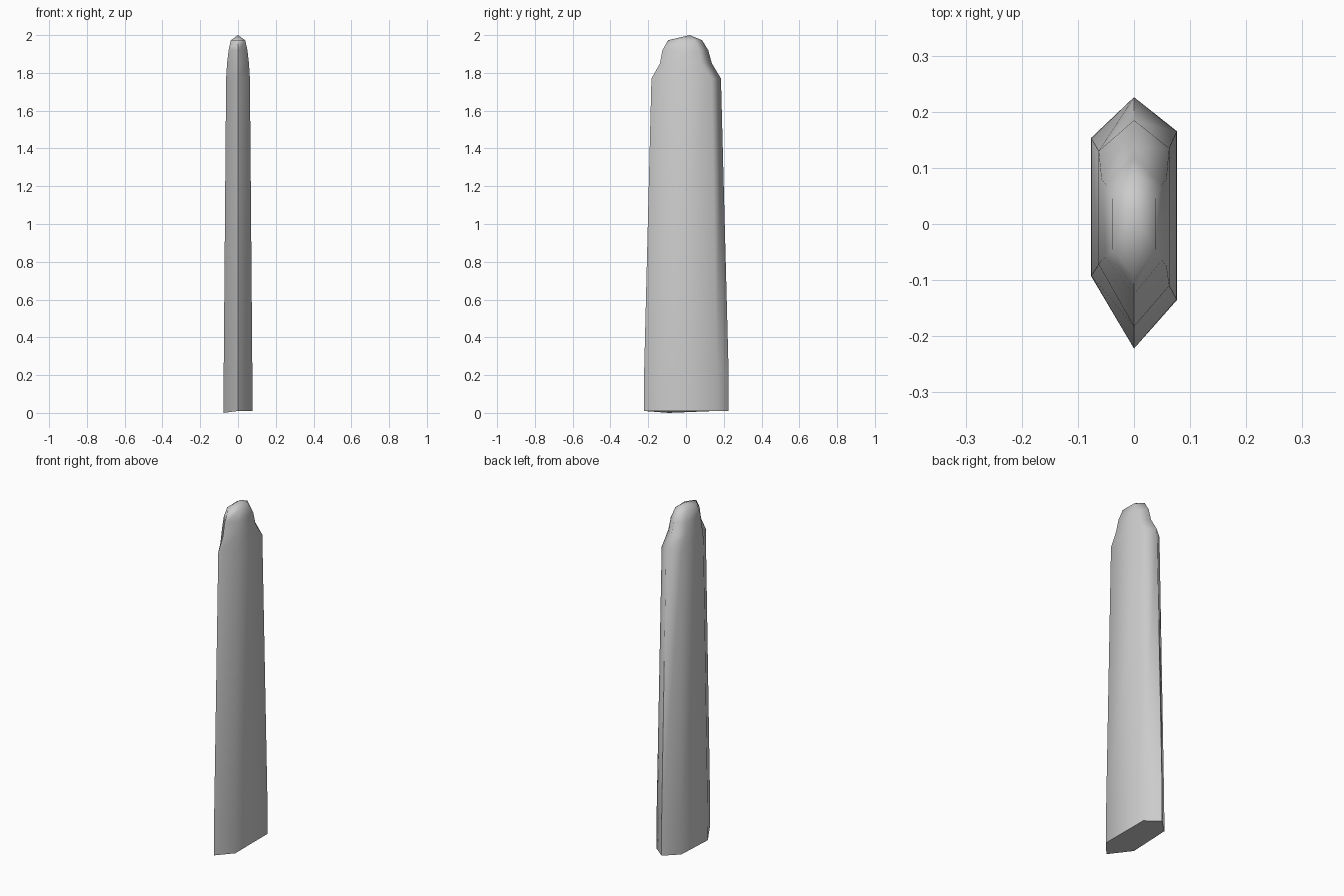
import bpy, bmesh, math

if "Cube" in bpy.data.objects:
    bpy.data.objects.remove(bpy.data.objects["Cube"])

# Each ring: height, front tip y, back tip y, half width,
# then y of the corners: right back, right front, left front, left back
RINGS = [
    (0.01, -0.222, 0.226, 0.077, 0.165, -0.135, -0.092, 0.153),
    (0.20, -0.222, 0.226, 0.076, 0.164, -0.134, -0.092, 0.152),
    (1.77, -0.183, 0.185, 0.063, 0.135, -0.110, -0.072, 0.130),
    (1.85, -0.138, 0.137, 0.058, 0.080, -0.075, -0.065, 0.080),
    (1.92, -0.125, 0.118, 0.050, 0.070, -0.065, -0.060, 0.070),
    (1.973, -0.095, 0.085, 0.038, 0.045, -0.045, -0.045, 0.045),
]

bm = bmesh.new()
rings = []
for z, front, back, w, rb, rf, lf, lb in RINGS:
    pts = [(0, front), (w, rf), (w, rb), (0, back), (-w, lb), (-w, lf)]
    rings.append([bm.verts.new((x, y, z)) for x, y in pts])
rings[0][5].co.z = 0.0  # one foot corner dips to the ground

# Side walls
for a, b in zip(rings, rings[1:]):
    for i in range(6):
        j = (i + 1) % 6
        bm.faces.new((a[i], a[j], b[j], b[i]))

# Rounded cap and flat foot
apex = bm.verts.new((0, 0.02, 2.0))
for i in range(6):
    bm.faces.new((rings[-1][i], rings[-1][(i + 1) % 6], apex))
bm.faces.new(rings[0][::-1])
bmesh.ops.recalc_face_normals(bm, faces=bm.faces)

mesh = bpy.data.meshes.new("tapered_post")
bm.to_mesh(mesh)
bm.free()
post = bpy.data.objects.new("tapered_post", mesh)
bpy.context.collection.objects.link(post)

grey = bpy.data.materials.new("light_grey")
grey.diffuse_color = (0.6, 0.6, 0.6, 1)
grey.use_nodes = True
grey.node_tree.nodes["Principled BSDF"].inputs["Base Color"].default_value = grey.diffuse_color
mesh.materials.append(grey)

# Soft sides, crisp foot edge
bpy.context.view_layer.objects.active = post
post.select_set(True)
bpy.ops.object.shade_smooth_by_angle(angle=math.radians(80))
